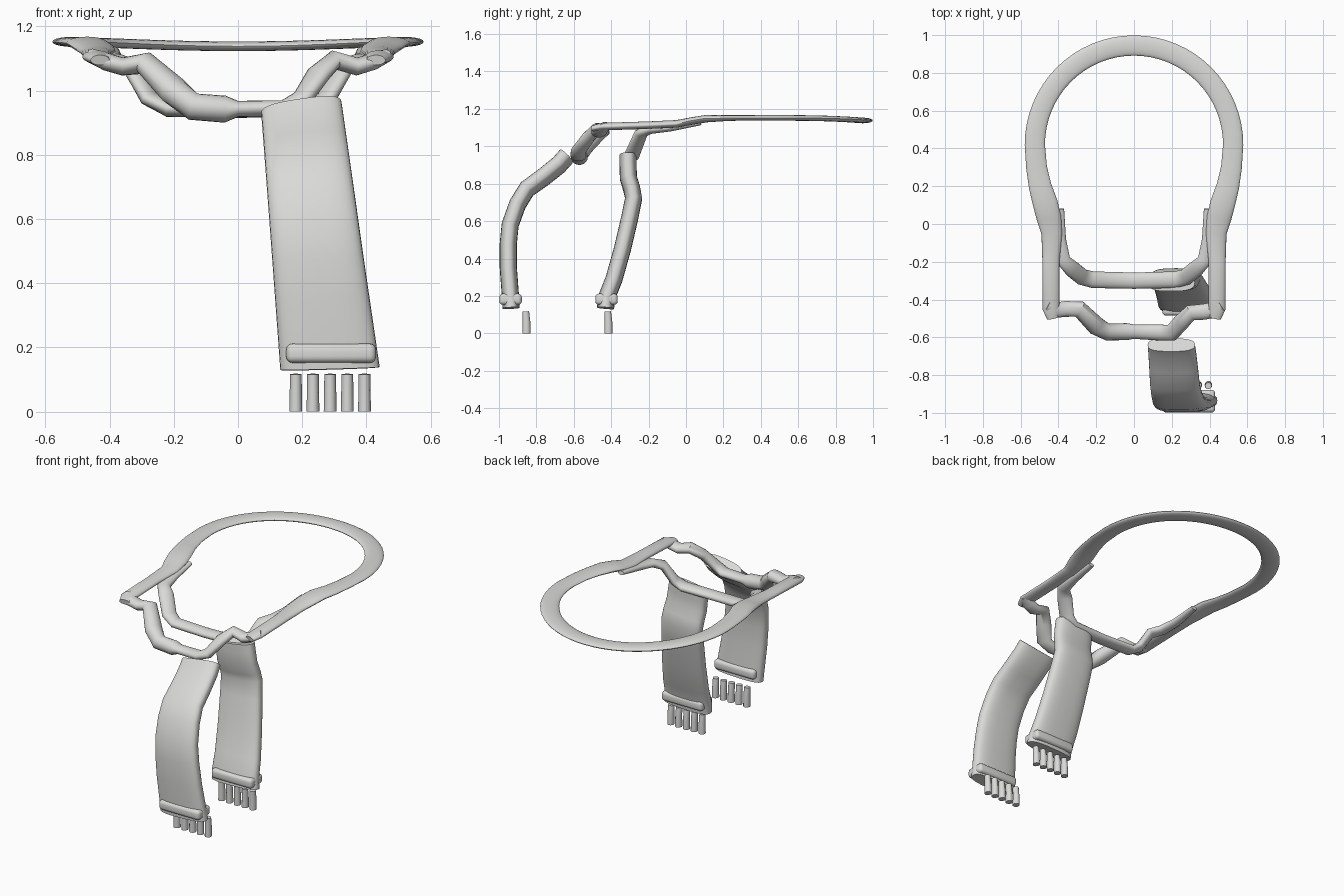
import bpy, bmesh
from math import sin, cos, pi, radians
from mathutils import Vector

cube = bpy.data.objects.get("Cube")
if cube:
    bpy.data.objects.remove(cube, do_unlink=True)

cloth = bpy.data.materials.new("light grey cloth")
cloth.use_nodes = True
cloth.diffuse_color = (0.7, 0.7, 0.69, 1)
cloth.node_tree.nodes["Principled BSDF"].inputs["Base Color"].default_value = (0.7, 0.7, 0.69, 1)


def finish(name, bm, angle=50):
    bmesh.ops.recalc_face_normals(bm, faces=bm.faces)
    mesh = bpy.data.meshes.new(name)
    bm.to_mesh(mesh)
    bm.free()
    mesh.materials.append(cloth)
    ob = bpy.data.objects.new(name, mesh)
    bpy.context.collection.objects.link(ob)
    bpy.ops.object.select_all(action='DESELECT')
    ob.select_set(True)
    bpy.context.view_layer.objects.active = ob
    bpy.ops.object.shade_smooth_by_angle(angle=radians(angle))
    return ob


def power(v, e):
    return abs(v) ** e * (1 if v >= 0 else -1)


def loft(name, rows, side=None, square=2.0, sides=20):
    """Sweep a rounded section along rows of (x, y, z, half width, half thickness)."""
    bm = bmesh.new()
    pts = [Vector(r[:3]) for r in rows]
    rings = []
    for i, (p, r) in enumerate(zip(pts, rows)):
        a, b = pts[max(i - 1, 0)], pts[min(i + 1, len(pts) - 1)]
        t = (b - a).normalized()
        s = Vector(side) if side else t.cross(Vector((0, 0, 1)))
        s.normalize()
        n = s.cross(t).normalized()
        ring = []
        for k in range(sides):
            u = 2 * pi * k / sides
            ring.append(bm.verts.new(p + s * r[3] * power(cos(u), 2 / square)
                                     + n * r[4] * power(sin(u), 2 / square)))
        rings.append(ring)
    for a, b in zip(rings, rings[1:]):
        for k in range(sides):
            j = (k + 1) % sides
            bm.faces.new((a[k], a[j], b[j], b[k]))
    bm.faces.new(rings[0])
    bm.faces.new(rings[-1])
    return finish(name, bm)


def mirrored(half):
    """Complete a path that ends on the centre plane."""
    return half + [(-r[0],) + r[1:] for r in reversed(half[:-1])]


# Collar: flat band with straight sides at the front and a round back
half = [(0.43, -0.5, 1.095, 0.03, 0.016), (0.44, -0.45, 1.105, 0.045, 0.02),
        (0.44, -0.2, 1.113, 0.045, 0.02), (0.435, -0.05, 1.12, 0.055, 0.02),
        (0.45, 0.03, 1.135, 0.065, 0.02), (0.47, 0.11, 1.148, 0.066, 0.02),
        (0.497, 0.2, 1.15, 0.06, 0.016), (0.516, 0.3, 1.152, 0.055, 0.014)]
for i in range(17):
    a = pi / 2 * i / 16
    half.append((0.525 * cos(a), 0.42 + 0.525 * sin(a), 1.152 - 0.014 * sin(a) ** 3, 0.0535, 0.015))
loft("collar_band", mirrored(half))

# Front cord: the right part is wider, the left part thinner
loft("front_cord", [
    (-0.46, -0.43, 1.11, 0.03, 0.022), (-0.41, -0.455, 1.09, 0.042, 0.028),
    (-0.36, -0.45, 1.075, 0.042, 0.028), (-0.29, -0.45, 1.085, 0.044, 0.036),
    (-0.2, -0.54, 1.0, 0.05, 0.045), (-0.14, -0.572, 0.95, 0.045, 0.043),
    (-0.04, -0.57, 0.942, 0.045, 0.042), (0.0, -0.57, 0.943, 0.038, 0.025),
    (0.14, -0.575, 0.945, 0.042, 0.025), (0.2, -0.575, 0.975, 0.045, 0.028),
    (0.25, -0.52, 1.05, 0.044, 0.03), (0.3, -0.47, 1.095, 0.042, 0.03),
    (0.37, -0.465, 1.075, 0.042, 0.028), (0.42, -0.455, 1.09, 0.042, 0.026),
    (0.465, -0.43, 1.11, 0.03, 0.02)])

# Rear cord: leaves the collar on both sides and drops to a crossbar
loft("rear_cord", mirrored([
    (0.39, 0.08, 1.125, 0.02, 0.012), (0.39, -0.08, 1.1, 0.03, 0.02),
    (0.375, -0.19, 1.09, 0.038, 0.024), (0.325, -0.24, 1.07, 0.044, 0.026),
    (0.275, -0.28, 0.975, 0.044, 0.026), (0.22, -0.295, 0.943, 0.044, 0.025),
    (0.0, -0.3, 0.94, 0.043, 0.025)]))


def hanging_panel(prefix, path, fringe_y):
    # Padded panel, leaning outward as it falls
    rows = []
    for y, z in path:
        f = (0.95 - z) / 0.82
        rows.append((0.197 + 0.09 * f, y, z, 0.125 + 0.03 * f, 0.046))
    panel = loft(prefix + "_panel", rows, side=(1, 0, 0.03), square=2.8, sides=32)
    # Slope the top edge
    for v in panel.data.vertices:
        v.co.z += 0.12 * (v.co.x - 0.2) * max(0, v.co.z - 0.5) * 2
    # Rounded hem band wrapped round the lower end
    bm = bmesh.new()
    bmesh.ops.create_cube(bm, size=1)
    for v in bm.verts:
        v.co = Vector((0.29 + v.co.x * 0.28, path[-2][0] + v.co.y * 0.12, 0.182 + v.co.z * 0.06))
    bmesh.ops.bevel(bm, geom=bm.edges[:], offset=0.02, segments=4, profile=0.5, affect='EDGES')
    finish(prefix + "_hem", bm)
    # Fringe of five short tassels, flared toward the lower end
    for i in range(5):
        x = 0.18 + 0.0535 * i
        loft(f"{prefix}_tassel_{i + 1}", [
            (x, fringe_y, 0.0, 0.02, 0.022), (x, fringe_y, 0.06, 0.019, 0.021),
            (x, fringe_y - 0.004, 0.117, 0.018, 0.018)], side=(1, 0, 0), sides=12)


hanging_panel("front", [(-0.64, 0.945), (-0.68, 0.9), (-0.76, 0.835), (-0.85, 0.77),
                        (-0.9, 0.69), (-0.94, 0.58), (-0.95, 0.48), (-0.95, 0.35),
                        (-0.938, 0.19), (-0.935, 0.135)], -0.853)
hanging_panel("rear", [(-0.31, 0.95), (-0.31, 0.9), (-0.308, 0.83), (-0.29, 0.77),
                       (-0.28, 0.72), (-0.3, 0.62), (-0.34, 0.45), (-0.385, 0.29),
                       (-0.425, 0.19), (-0.43, 0.135)], -0.415)
